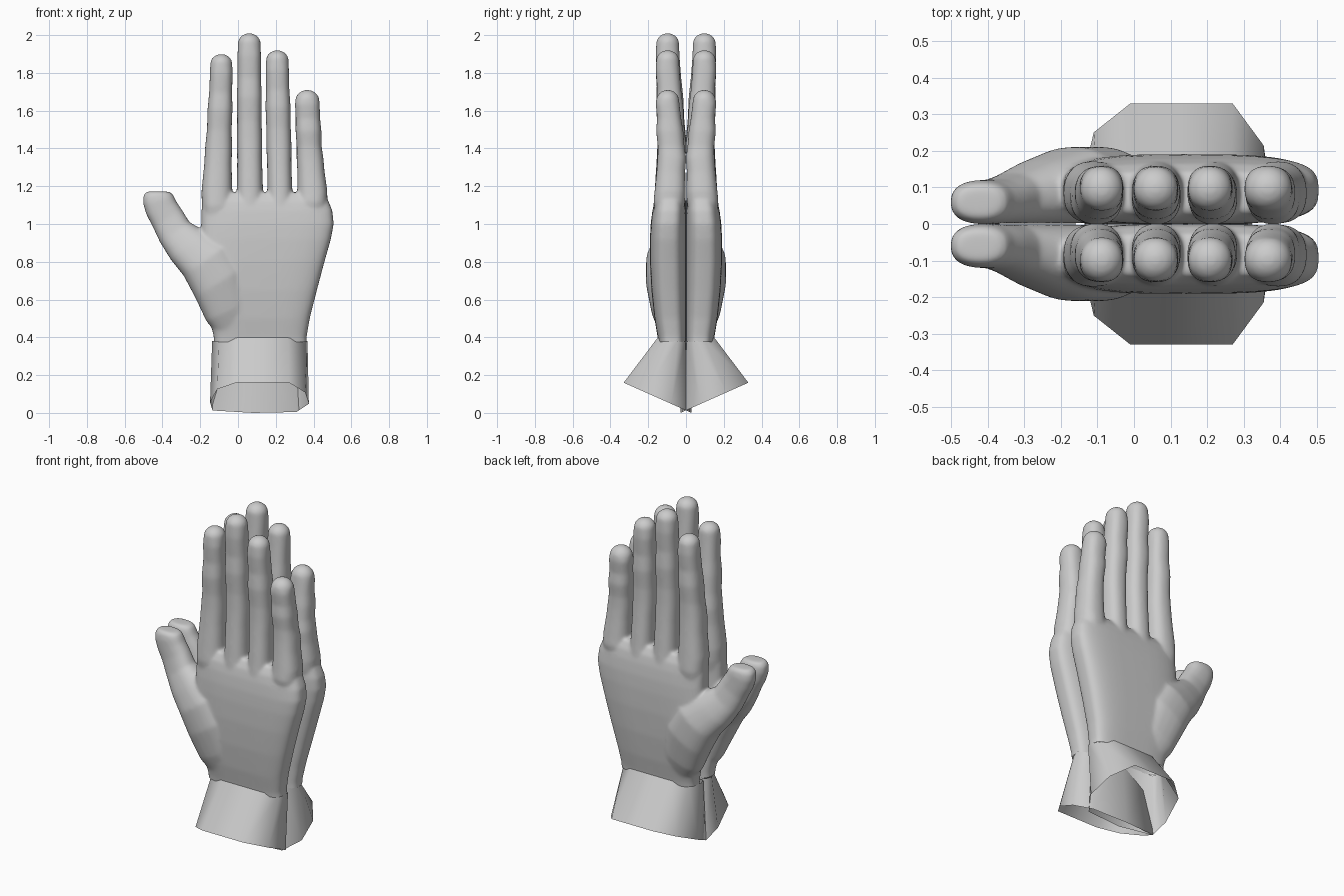
import bpy, bmesh, math
from mathutils import Vector, Matrix

if "Cube" in bpy.data.objects:
    bpy.data.objects.remove(bpy.data.objects["Cube"])


def loft(name, rings, caps=True):
    """Skin a list of equal-length point rings."""
    bm = bmesh.new()
    loops = [[bm.verts.new(p) for p in r] for r in rings]
    n = len(loops[0])
    for a, b in zip(loops, loops[1:]):
        for i in range(n):
            bm.faces.new((a[i], a[(i + 1) % n], b[(i + 1) % n], b[i]))
    if caps:
        bm.faces.new(loops[0])
        bm.faces.new(loops[-1])
    bmesh.ops.recalc_face_normals(bm, faces=bm.faces[:])
    me = bpy.data.meshes.new(name)
    bm.to_mesh(me)
    bm.free()
    ob = bpy.data.objects.new(name, me)
    bpy.context.collection.objects.link(ob)
    return ob


def ring(c, rx, ry, power=2.0, tilt=0.0, n=24):
    """Superellipse cross-section, tilted about the y axis."""
    rot = Matrix.Rotation(math.radians(tilt), 3, 'Y')
    pts = []
    for i in range(n):
        a = 2 * math.pi * i / n
        ca, sa = math.cos(a), math.sin(a)
        x = math.copysign(abs(ca) ** (2 / power), ca) * rx
        y = math.copysign(abs(sa) ** (2 / power), sa) * ry
        pts.append(Vector(c) + rot @ Vector((x, y, 0)))
    return pts


def finger(name, base, mid, tip, top):
    """base, mid, tip are (x min, x max); the finger ends at height top."""
    # length fraction, inner y, outer y, width factor
    stations = [(-.3, -.03, -.15, .75), (-.1, -.004, -.173, .97), (0, -.001, -.167, 1),
                (.2, -.004, -.156, .97), (.33, .002, -.151, 1.01), (.45, -.008, -.15, .98),
                (.6, -.014, -.159, 1.03), (.72, -.025, -.153, .98), (.86, -.034, -.161, 1)]
    z0 = 1.17
    rings = []
    for s, yi, yo, w in stations:
        if s < .45:
            k = max(s, 0) / .45
            a, b = base, mid
        else:
            k = min((s - .45) / .4, 1)
            a, b = mid, tip
        lo, hi = a[0] + (b[0] - a[0]) * k, a[1] + (b[1] - a[1]) * k
        rings.append(ring(((lo + hi) / 2, (yi + yo) / 2, z0 + s * (top - z0)),
                          (hi - lo) / 2 * w, (yi - yo) / 2, 2.4))
    # rounded fingertip
    cx, r = (tip[0] + tip[1]) / 2, (tip[1] - tip[0]) / 2
    for a in (15, 35, 55, 75):
        t = math.radians(a)
        rings.append(ring((cx, -.097, top - r * .9 + r * .92 * math.sin(t)),
                          r * math.cos(t), .063 * math.cos(t)))
    return loft(name, rings)


# palm: z, x min, x max, outer y, inner y
palm_rows = [(.3, -.125, .365, .14, 0), (.4, -.128, .363, .15, 0), (.5, -.15, .38, .167, 0),
             (.65, -.18, .418, .183, 0), (.8, -.19, .458, .191, 0), (.92, -.195, .492, .191, 0),
             (1.0, -.195, .507, .187, 0), (1.07, -.194, .5, .178, 0), (1.12, -.187, .48, .166, .005),
             (1.165, -.17, .455, .14, .03)]
hand = loft("hand", [ring(((a + b) / 2, -(y + i) / 2, z), (b - a) / 2, (y - i) / 2, 3.4, n=40)
                     for z, a, b, y, i in palm_rows])

# fingers
parts = [finger("index_finger", (-.194, -.03), (-.166, -.032), (-.149, -.028), 1.9),
         finger("middle_finger", (-.007, .133), (-.006, .126), (-.003, .122), 2.01),
         finger("ring_finger", (.155, .288), (.148, .281), (.146, .27), 1.92),
         finger("little_finger", (.314, .474), (.309, .444), (.301, .433), 1.71)]

# thumb: x, y, z, half width, half depth, tilt
thumb_rows = [(-.01, -.085, .42, .09, .055, -15), (-.05, -.098, .54, .13, .085, -25),
              (-.1, -.108, .69, .15, .104, -32), (-.17, -.106, .81, .145, .105, -36),
              (-.262, -.088, .885, .12, .088, -38), (-.335, -.07, .957, .095, .069, -34),
              (-.374, -.062, 1.03, .09, .062, -30), (-.406, -.06, 1.085, .087, .061, -24),
              (-.42, -.06, 1.125, .085, .06, -12), (-.425, -.06, 1.155, .078, .054, -5),
              (-.427, -.06, 1.172, .058, .04, 0)]
parts.append(loft("thumb", [ring((x, y, z), w, d, 2.4, t)
                            for x, y, z, w, d, t in thumb_rows]))

# weld the parts into one smooth hand
for p in parts:
    m = hand.modifiers.new("join", 'BOOLEAN')
    m.operation, m.solver, m.object = 'UNION', 'EXACT', p
m = hand.modifiers.new("remesh", 'REMESH')
m.mode, m.voxel_size = 'VOXEL', 0.007
m = hand.modifiers.new("smooth", 'SMOOTH')
m.factor, m.iterations = 0.5, 24
m = hand.modifiers.new("decimate", 'DECIMATE')
m.ratio = 0.3
dg = bpy.context.evaluated_depsgraph_get()
mesh = bpy.data.meshes.new_from_object(hand.evaluated_get(dg))
hand.modifiers.clear()
hand.data = mesh
for p in parts:
    bpy.data.objects.remove(p)

# open the hand at the wrist
bm = bmesh.new()
bm.from_mesh(mesh)
bmesh.ops.bisect_plane(bm, geom=bm.verts[:] + bm.edges[:] + bm.faces[:],
                       plane_co=(0, 0, .375), plane_no=(0, 0, 1), clear_inner=True)
bm.to_mesh(mesh)
bm.free()

# flared open wrist, slanted end: x, position across the opening
outline = [(-.01, 1), (.13, 1), (.27, 1), (.355, .68), (.375, .3), (.31, .03),
           (.08, 0), (-.135, .08), (-.148, .35), (-.11, .78)]
top_ring = [(.117 + (x - .115) * .965, -.15 * t, .38 + .018 * (t > .9)) for x, t in outline]
end_ring = [(x, .03 - .36 * t, .16 * t) for x, t in outline]
wrist = loft("wrist", [end_ring, top_ring], caps=False)

# second hand by mirroring across y
for ob, ang in ((hand, 60), (wrist, 85)):
    m = ob.modifiers.new("mirror", 'MIRROR')
    m.use_axis = (False, True, False)
    m.use_mirror_merge = False
    bpy.ops.object.select_all(action='DESELECT')
    ob.select_set(True)
    bpy.context.view_layer.objects.active = ob
    bpy.ops.object.shade_smooth_by_angle(angle=math.radians(ang))
